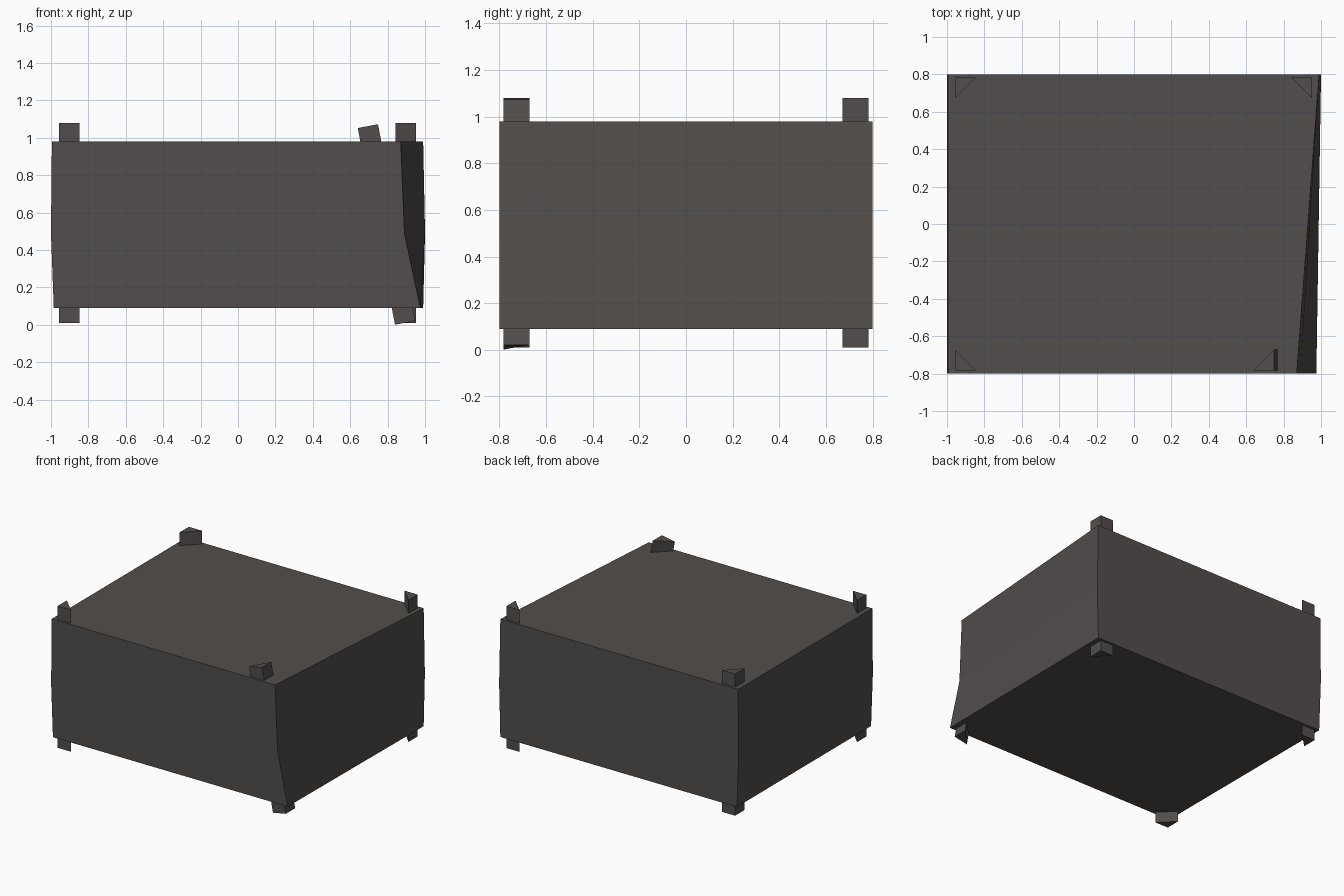
import bpy, bmesh

if "Cube" in bpy.data.objects:
    bpy.data.objects.remove(bpy.data.objects["Cube"])

mat = bpy.data.materials.new("dark warm grey")
mat.diffuse_color = (0.085, 0.076, 0.072, 1)
mat.use_nodes = True
mat.node_tree.nodes["Principled BSDF"].inputs["Base Color"].default_value = mat.diffuse_color


def make_object(name, bm):
    bmesh.ops.recalc_face_normals(bm, faces=bm.faces)
    mesh = bpy.data.meshes.new(name)
    bm.to_mesh(mesh)
    bm.free()
    mesh.materials.append(mat)
    obj = bpy.data.objects.new(name, mesh)
    bpy.context.collection.objects.link(obj)
    return obj


def loft(name, rings):
    """Closed solid through rings of points with equal counts."""
    bm = bmesh.new()
    vs = [[bm.verts.new(p) for p in ring] for ring in rings]
    n = len(rings[0])
    for a, b in zip(vs, vs[1:]):
        for i in range(n):
            j = (i + 1) % n
            bm.faces.new((a[i], a[j], b[j], b[i]))
    bm.faces.new(vs[0][::-1])
    bm.faces.new(vs[-1])
    return make_object(name, bm)


# Crate body: height, left x, front right x, back right x
levels = [(0.09, -0.985, 0.975, 0.99),
          (0.49, -1.0, 0.89, 1.0),
          (0.98, -0.995, 0.87, 0.99)]
loft("crate_body", [[(l, -0.8, z), (fr, -0.8, z), (br, 0.8, z), (l, 0.8, z)]
                    for z, l, fr, br in levels])


# Triangular corner posts, right angle facing the outer corner
def post(name, sx, sy, x, z, lean=0):
    tri = [(sx * 0.055, sy * 0.055), (-sx * 0.055, sy * 0.055), (sx * 0.055, -sy * 0.055)]
    obj = loft(name, [[(px, py, h) for px, py in tri] for h in (-0.535, 0.535)])
    obj.location = (x, sy * 0.727, z)
    obj.rotation_euler.y = lean


post("front_left_post", -1, -1, -0.903, 0.545)
post("back_left_post", -1, 1, -0.903, 0.545)
post("back_right_post", 1, 1, 0.898, 0.545)
post("leaning_front_right_post", 1, -1, 0.794, 0.537, -0.187)
